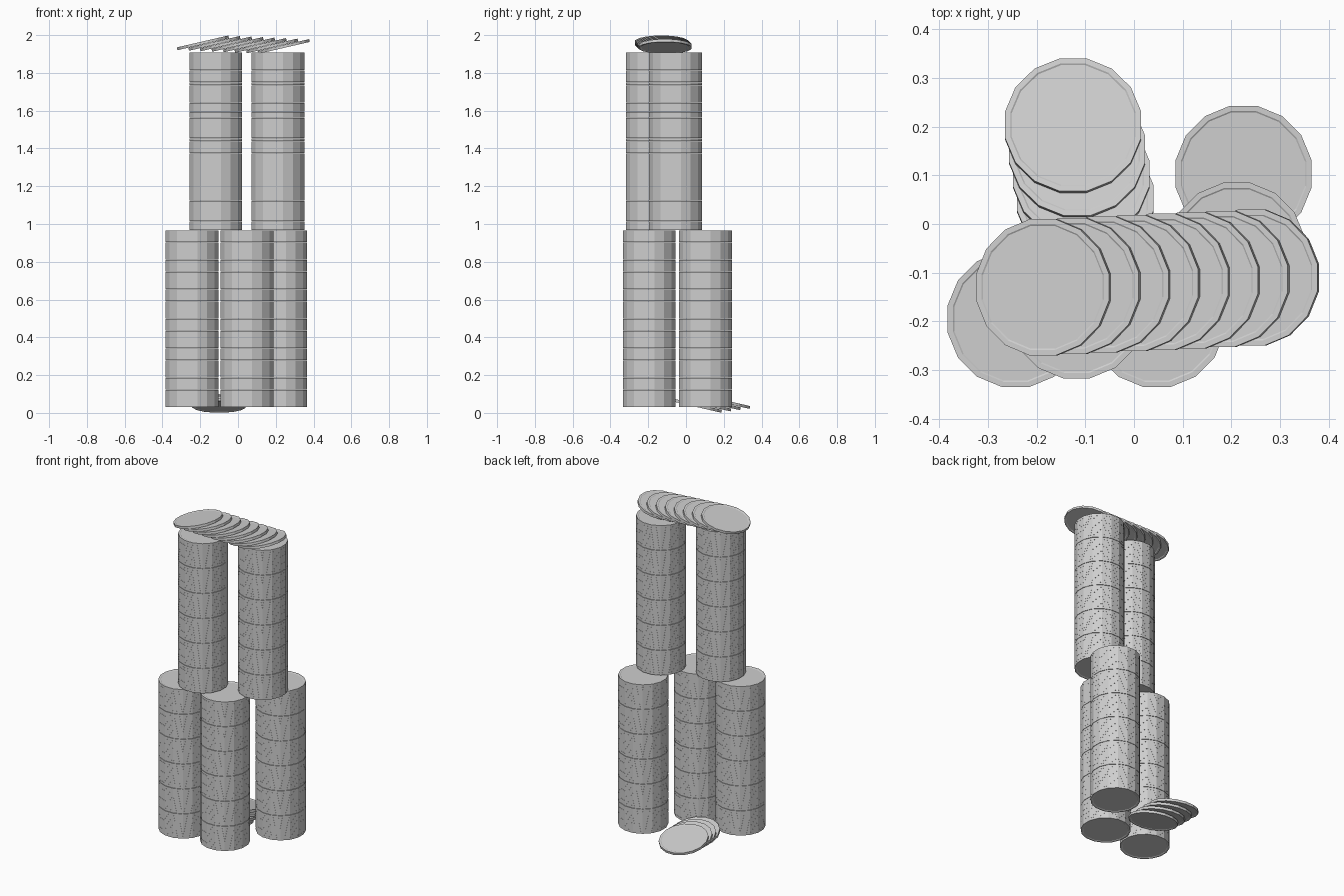
import bpy, bmesh, math
from mathutils import Matrix, Vector

if "Cube" in bpy.data.objects:
    bpy.data.objects.remove(bpy.data.objects["Cube"])

R = 0.1425        # coin radius
H = 0.0076        # half thickness
SIDES = 16
TILT = math.radians(13)

silver = bpy.data.materials.new("silver")
silver.diffuse_color = (0.62, 0.62, 0.62, 1)
silver.use_nodes = True
silver.node_tree.nodes["Principled BSDF"].inputs["Base Color"].default_value = silver.diffuse_color


def add_coin(bm, matrix):
    """One coin: flat edge, raised rim and sunken face on both sides."""
    profile = [(R - 0.014, -H + 0.002), (R - 0.011, -H), (R, -H),
               (R, H), (R - 0.011, H), (R - 0.014, H - 0.002)]
    rings = []
    for r, z in profile:
        ring = []
        for i in range(SIDES):
            a = 2 * math.pi * (i + 0.5) / SIDES
            ring.append(bm.verts.new(matrix @ Vector((r * math.cos(a), r * math.sin(a), z))))
        rings.append(ring)
    for low, high in zip(rings, rings[1:]):
        for i in range(SIDES):
            j = (i + 1) % SIDES
            bm.faces.new((low[i], low[j], high[j], high[i]))
    bm.faces.new(rings[0][::-1])
    bm.faces.new(rings[-1])


def make_object(name, matrices):
    bm = bmesh.new()
    for m in matrices:
        add_coin(bm, m)
    mesh = bpy.data.meshes.new(name)
    bm.to_mesh(mesh)
    bm.free()
    mesh.materials.append(silver)
    obj = bpy.data.objects.new(name, mesh)
    bpy.context.collection.objects.link(obj)


def stack(name, x, y, z0, z1, groups=6, per_group=10):
    """Straight column of coins with a slightly wider gap between groups."""
    gap = 0.002
    pitch = (z1 - z0 - gap * (groups - 1)) / (groups * per_group)
    make_object(name, [
        Matrix.Translation((x, y, z0 + pitch * (k + 0.5) + gap * (k // per_group)))
        for k in range(groups * per_group)])


def leaning_row(name, start, end, count, rotation):
    """Overlapping tilted coins spread from start to end."""
    a, b = Vector(start), Vector(end)
    make_object(name, [Matrix.Translation(a.lerp(b, k / (count - 1))) @ rotation
                       for k in range(count)])


# lower columns
stack("lower_left_stack", -0.243, -0.195, 0.03, 0.965)
stack("lower_middle_stack", 0.047, -0.195, 0.03, 0.965)
stack("lower_back_stack", 0.225, 0.103, 0.03, 0.965)

# upper columns
stack("upper_left_stack", -0.118, -0.177, 0.968, 1.907)
stack("upper_right_stack", 0.211, -0.055, 0.968, 1.907)

# bridge of leaning coins on top
leaning_row("top_coin_row", (-0.186, -0.13, 1.959), (0.242, -0.11, 1.94), 8,
            Matrix.Rotation(-TILT, 4, 'Y'))

# fallen coins on the ground at the back
leaning_row("ground_coin_row", (-0.125, 0.202, 0.06), (-0.1, 0.052, 0.04), 4,
            Matrix.Rotation(-TILT, 4, 'X'))
